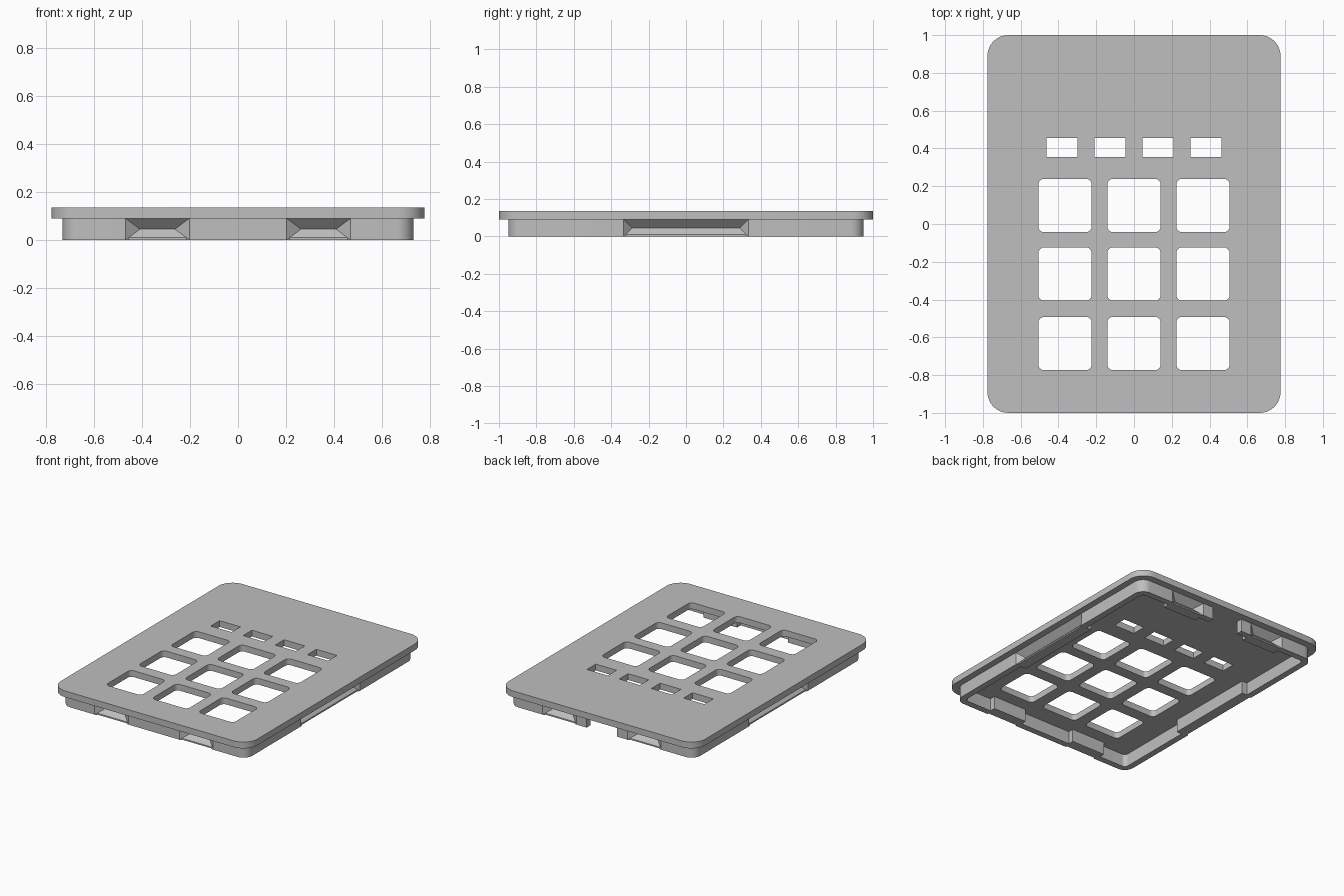
import bpy, bmesh, math
from mathutils import Matrix, Vector

cube = bpy.data.objects.get("Cube")
if cube:
    bpy.data.objects.remove(cube, do_unlink=True)

GREY = (0.52, 0.52, 0.52, 1)
grey = bpy.data.materials.new("mid grey plastic")
grey.use_nodes = True
grey.diffuse_color = GREY
grey.node_tree.nodes["Principled BSDF"].inputs["Base Color"].default_value = GREY

PLATE_BOTTOM, PLATE_TOP = 0.09, 0.135
WALL_X, WALL_Y, WALL_THICK = 0.73, 0.95, 0.045


def rounded_rect(cx, cy, hx, hy, r, steps=8):
    """Outline of a rectangle with rounded corners."""
    if r == 0:
        return [(cx + sx * hx, cy + sy * hy) for sx, sy in ((1, 1), (-1, 1), (-1, -1), (1, -1))]
    points = []
    for i, (sx, sy) in enumerate(((1, 1), (-1, 1), (-1, -1), (1, -1))):
        for k in range(steps + 1):
            a = math.pi / 2 * (i + k / steps)
            points.append((cx + sx * (hx - r) + r * math.cos(a),
                           cy + sy * (hy - r) + r * math.sin(a)))
    return points


def add_object(name, mesh):
    obj = bpy.data.objects.new(name, mesh)
    bpy.context.collection.objects.link(obj)
    return obj


def extruded_sheet(name, outlines, z0, z1):
    """Solid slab from an outer outline and any number of hole outlines."""
    curve = bpy.data.curves.new(name + " profile", "CURVE")
    curve.dimensions = "2D"
    curve.fill_mode = "BOTH"
    curve.extrude = (z1 - z0) / 2
    for outline in outlines:
        spline = curve.splines.new("POLY")
        spline.points.add(len(outline) - 1)
        for point, (x, y) in zip(spline.points, outline):
            point.co = (x, y, 0, 1)
        spline.use_cyclic_u = True
    source = add_object(name + " source", curve)
    evaluated = source.evaluated_get(bpy.context.evaluated_depsgraph_get())
    mesh = bpy.data.meshes.new_from_object(evaluated)
    bpy.data.objects.remove(source, do_unlink=True)
    bm = bmesh.new()
    bm.from_mesh(mesh)
    bmesh.ops.remove_doubles(bm, verts=bm.verts, dist=0.0005)
    bmesh.ops.recalc_face_normals(bm, faces=bm.faces)
    bmesh.ops.translate(bm, verts=bm.verts, vec=(0, 0, (z0 + z1) / 2))
    bm.to_mesh(mesh)
    bm.free()
    mesh.materials.clear()
    mesh.materials.append(grey)
    return add_object(name, mesh)


def hull(name, points, matrix):
    """Convex helper solid."""
    bm = bmesh.new()
    for p in points:
        bm.verts.new(matrix @ Vector(p))
    bmesh.ops.convex_hull(bm, input=bm.verts)
    bmesh.ops.recalc_face_normals(bm, faces=bm.faces)
    mesh = bpy.data.meshes.new(name)
    bm.to_mesh(mesh)
    bm.free()
    mesh.materials.append(grey)
    obj = add_object(name, mesh)
    obj.hide_render = True
    return obj


def box_points(hx, y0, y1, z0, z1):
    return [(x, y, z) for x in (-hx, hx) for y in (y0, y1) for z in (z0, z1)]


def combine(target, helper, operation):
    """Apply a boolean and discard the helper."""
    mod = target.modifiers.new(operation, "BOOLEAN")
    mod.operation = operation
    mod.solver = "EXACT"
    mod.object = helper
    bpy.context.view_layer.update()
    evaluated = target.evaluated_get(bpy.context.evaluated_depsgraph_get())
    mesh = bpy.data.meshes.new_from_object(evaluated)
    target.modifiers.clear()
    target.data = mesh
    bpy.data.objects.remove(helper, do_unlink=True)


# Top plate with nine key windows and four small slots
holes = [rounded_rect(x, y, 0.141, 0.141, 0.03, 5)
         for x in (-0.365, 0, 0.365) for y in (0.098, -0.265, -0.633)]
holes += [rounded_rect(x, 0.406, 0.082, 0.05, 0)
          for x in (-0.382, -0.127, 0.127, 0.382)]
plate = extruded_sheet("top_plate", [rounded_rect(0, 0, 0.776, 1, 0.11)] + holes,
                       PLATE_BOTTOM, PLATE_TOP)

# Skirt wall under the plate
wall = extruded_sheet("skirt_wall", [
    rounded_rect(0, 0, WALL_X, WALL_Y, 0.07),
    rounded_rect(0, 0, WALL_X - WALL_THICK, WALL_Y - WALL_THICK, 0.03)], 0, PLATE_BOTTOM)

# Catch pockets: local y points from the outer wall face inwards
catches = []
for turn, distance, spots, half, hip in (
        (0, WALL_Y, (-0.335, 0.335), 0.133, 0.06),
        (180, WALL_Y, (-0.335, 0.335), 0.133, 0.06),
        (90, WALL_X, (0,), 0.333, 0.045),
        (270, WALL_X, (0,), 0.333, 0.045)):
    for spot in spots:
        place = Matrix.Rotation(math.radians(turn), 4, "Z") @ Matrix.Translation((spot, -distance, 0))
        catches.append((place, half, hip))

for place, half, hip in catches:
    block = hull("catch block", box_points(half, 0.02, 0.085, 0, PLATE_BOTTOM), place)
    combine(wall, block, "UNION")

for place, half, hip in catches:
    out = 0.01
    flare = half + out * hip / 0.045
    wedge = [(s * flare, -out, z) for s in (-1, 1) for z in (-out, PLATE_BOTTOM + out)]
    wedge += [(s * (half - hip), 0.045, 0.045) for s in (-1, 1)]
    combine(wall, hull("catch wedge", wedge, place), "DIFFERENCE")
    lip = hull("catch lip", box_points(half - 0.013, -out, 0.01, -0.02, 0.012), place)
    combine(wall, lip, "DIFFERENCE")

# Cable gap in the back wall
gap = hull("cable gap", box_points(0.12, 0.8, 1.1, -0.05, 0.15), Matrix())
combine(wall, gap, "DIFFERENCE")

# Smooth rounded corners, crisp edges
for obj in (plate, wall):
    bpy.ops.object.select_all(action="DESELECT")
    obj.select_set(True)
    bpy.context.view_layer.objects.active = obj
    bpy.ops.object.shade_smooth_by_angle(angle=math.radians(25))
